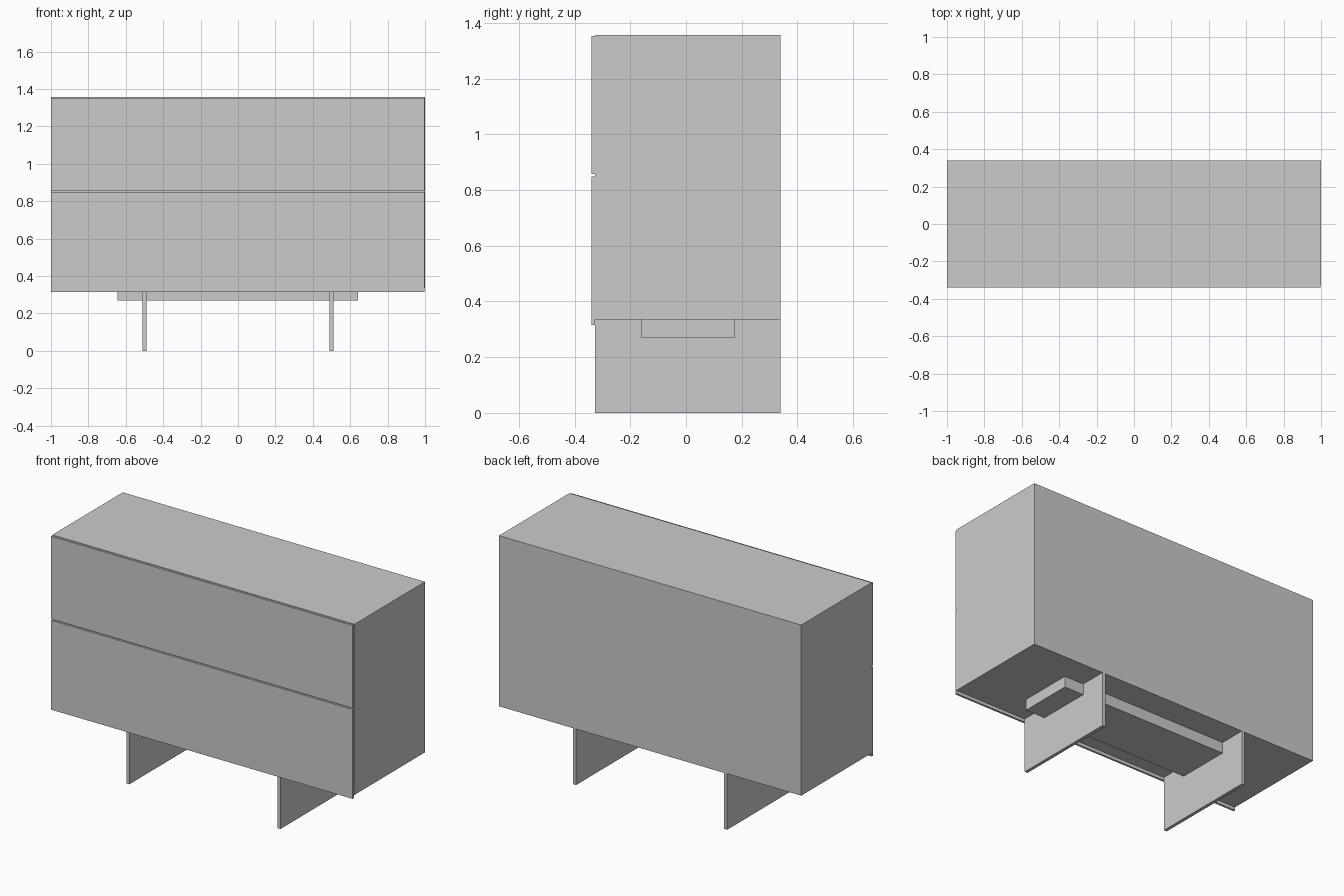
import bpy
import bmesh
from mathutils import Vector

cube = bpy.data.objects.get("Cube")
if cube:
    bpy.data.objects.remove(cube, do_unlink=True)

grey = bpy.data.materials.new("plain grey")
grey.use_nodes = True
colour = (0.6, 0.6, 0.6, 1)
grey.diffuse_color = colour
grey.node_tree.nodes["Principled BSDF"].inputs["Base Color"].default_value = colour


def box(name, low, high):
    """Flat-faced box between two opposite corners."""
    low, high = Vector(low), Vector(high)
    bm = bmesh.new()
    bmesh.ops.create_cube(bm, size=1)
    bmesh.ops.scale(bm, vec=high - low, verts=bm.verts)
    mesh = bpy.data.meshes.new(name)
    bm.to_mesh(mesh)
    bm.free()
    mesh.materials.append(grey)
    obj = bpy.data.objects.new(name, mesh)
    obj.location = (low + high) / 2
    bpy.context.collection.objects.link(obj)
    return obj


FRONT, BACK = -0.327, 0.339
BASE, TOP = 0.335, 1.356

# Cabinet body
box("cabinet_body", (-1, FRONT, BASE), (1, BACK, TOP))

# Two full-width drawer fronts with a narrow gap between them
for name, bottom, top in (("lower_drawer_front", 0.315, 0.849),
                          ("upper_drawer_front", 0.857, 1.352)):
    box(name, (-1, -0.339, bottom), (0.996, FRONT, top))

# Panel legs, full cabinet depth
for name, x in (("left_leg", 0.5), ("right_leg", -0.5)):
    box(name, (x - 0.01, FRONT, 0), (x + 0.01, BACK, BASE))

# Support beam passing through both legs
box("support_beam", (-0.645, -0.16, 0.268), (0.642, 0.174, BASE))
